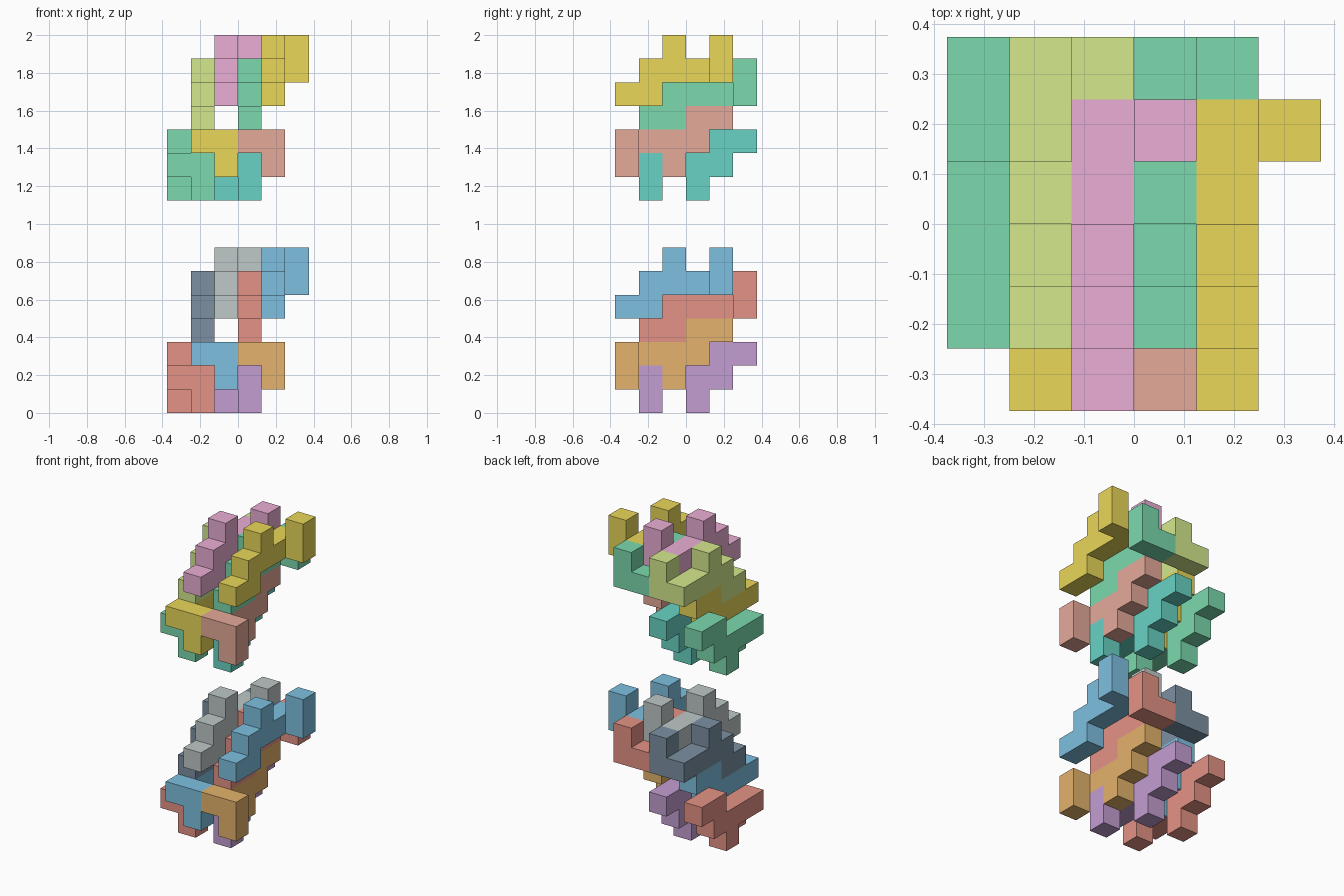
import bpy, bmesh
from mathutils import Vector

if "Cube" in bpy.data.objects:
    bpy.data.objects.remove(bpy.data.objects["Cube"])

CELL = 0.125

# one puzzle piece in cells: a stepped run in the y-z plane plus a two-cell hook to +x
STEPS = [(0, 0), (1, 0), (1, 1), (2, 1), (2, 2), (3, 1), (4, 1)]
PIECE = [(0, y, z) for y, z in STEPS] + [(1, 4, 1), (1, 4, 2)]
TURNED = [(x, 4 - y, 2 - z) for x, y, z in PIECE]   # half turn about x

# name, cells, cell offset, lower colour, upper colour
BLUE, YELLOW = (0.21, 0.53, 0.75, 1), (0.82, 0.68, 0.10, 1)
RED, GREEN = (0.78, 0.29, 0.24, 1), (0.20, 0.70, 0.42, 1)
LAYOUT = [
    ("top_right_step", PIECE, (4, 0, 4), BLUE, YELLOW),
    ("top_left_step", PIECE, (2, 0, 4), (0.52, 0.58, 0.58, 1), (0.83, 0.43, 0.67, 1)),
    ("inner_right_step", PIECE, (3, 1, 3), RED, GREEN),
    ("inner_left_step", PIECE, (1, 1, 3), (0.20, 0.28, 0.36, 1), (0.66, 0.82, 0.27, 1)),
    ("front_right_step", TURNED, (3, 0, 1), (0.78, 0.45, 0.15, 1), (0.78, 0.40, 0.32, 1)),
    ("front_left_step", TURNED, (1, 0, 1), BLUE, YELLOW),
    ("bottom_right_step", TURNED, (2, 1, 0), (0.55, 0.34, 0.64, 1), (0.14, 0.65, 0.55, 1)),
    ("bottom_left_step", TURNED, (0, 1, 0), RED, GREEN),
]


def material(color):
    name = "paint_%d_%d_%d" % tuple(int(c * 100) for c in color[:3])
    mat = bpy.data.materials.get(name) or bpy.data.materials.new(name)
    mat.diffuse_color = color
    mat.use_nodes = True
    mat.node_tree.nodes["Principled BSDF"].inputs["Base Color"].default_value = mat.diffuse_color
    return mat


def block_piece(name, cells, offset, color):
    """Closed mesh of joined cubes, without faces between its own cells."""
    bm = bmesh.new()
    filled = set(cells)
    for cell in cells:
        centre = Vector(cell) + Vector((0.5, 0.5, 0.5))
        for axis in range(3):
            for sign in (-1, 1):
                n, u, v = Vector(), Vector(), Vector()
                n[axis], u[(axis + 1) % 3], v[(axis + 2) % 3] = sign, 0.5, 0.5 * sign
                if tuple(int(a + b) for a, b in zip(cell, n)) in filled:
                    continue
                mid = centre + n * 0.5
                bm.faces.new([bm.verts.new(mid + d) for d in (-u - v, u - v, u + v, v - u)])
    bmesh.ops.remove_doubles(bm, verts=bm.verts, dist=1e-4)
    # merge coplanar squares into clean flat faces
    bmesh.ops.dissolve_limit(bm, angle_limit=0.01, verts=bm.verts, edges=bm.edges)
    for vert in bm.verts:
        vert.co = (vert.co + Vector(offset) - Vector((3, 3, 0))) * CELL
    mesh = bpy.data.meshes.new(name)
    bm.to_mesh(mesh)
    bm.free()
    mesh.materials.append(material(color))
    obj = bpy.data.objects.new(name, mesh)
    bpy.context.collection.objects.link(obj)
    return obj


# two identical assemblies, one floating above the other
for name, cells, (x, y, z), low_color, high_color in LAYOUT:
    block_piece("lower_" + name, cells, (x, y, z), low_color)
    block_piece("upper_" + name, cells, (x, y, z + 9), high_color)
